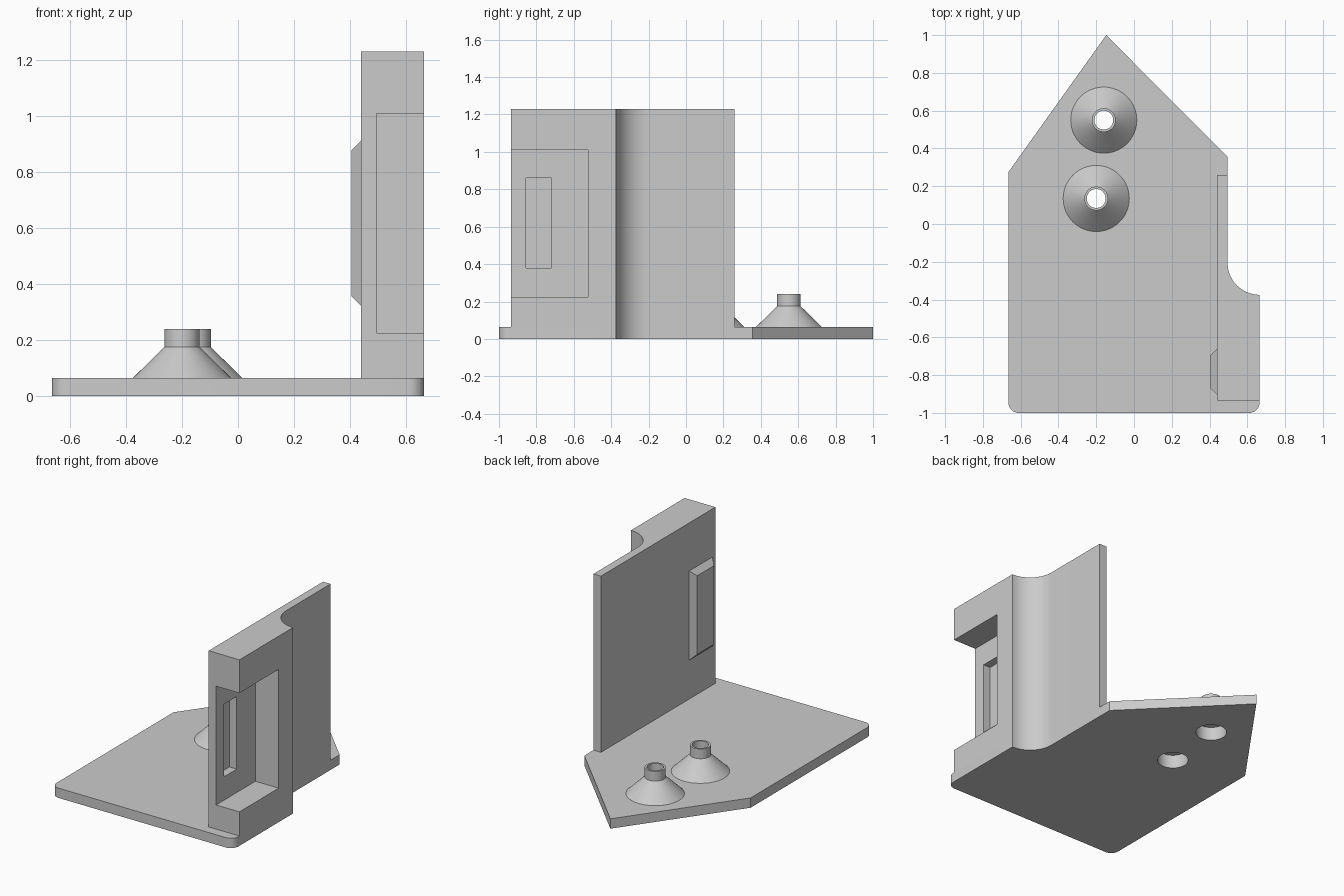
import bpy, bmesh, math

if "Cube" in bpy.data.objects:
    bpy.data.objects.remove(bpy.data.objects["Cube"], do_unlink=True)

grey = bpy.data.materials.new("plain grey")
grey.use_nodes = True
colour = (0.6, 0.6, 0.6, 1)
grey.diffuse_color = colour
grey.node_tree.nodes["Principled BSDF"].inputs["Base Color"].default_value = colour

PLATE, TOP = 0.065, 1.23
LEFT, INNER, WEB, RIGHT = -0.665, 0.44, 0.495, 0.665
BOSSES = {"rear_boss": (-0.16, 0.55), "front_boss": (-0.2, 0.135)}


def finish(name, bm):
    bmesh.ops.recalc_face_normals(bm, faces=bm.faces)
    mesh = bpy.data.meshes.new(name)
    bm.to_mesh(mesh)
    bm.free()
    mesh.materials.append(grey)
    obj = bpy.data.objects.new(name, mesh)
    bpy.context.collection.objects.link(obj)
    return obj


def prism(name, outline, z0, z1):
    bm = bmesh.new()
    face = bm.faces.new([bm.verts.new((x, y, z0)) for x, y in outline])
    new = bmesh.ops.extrude_face_region(bm, geom=[face])["geom"]
    bmesh.ops.translate(bm, vec=(0, 0, z1 - z0),
                        verts=[v for v in new if isinstance(v, bmesh.types.BMVert)])
    return finish(name, bm)


def box(name, x0, x1, y0, y1, z0, z1):
    return prism(name, [(x0, y0), (x1, y0), (x1, y1), (x0, y1)], z0, z1)


def arc(cx, cy, r, a0, a1, steps):
    angles = [math.radians(a0 + (a1 - a0) * i / steps) for i in range(steps + 1)]
    return [(cx + r * math.cos(a), cy + r * math.sin(a)) for a in angles]


def cut(obj, cutter):
    cutter.hide_render = True
    mod = obj.modifiers.new("cut", "BOOLEAN")
    mod.operation, mod.solver, mod.object = "DIFFERENCE", "EXACT", cutter
    select(obj)
    bpy.ops.object.modifier_apply(modifier=mod.name)
    bpy.data.objects.remove(cutter, do_unlink=True)


def select(obj):
    bpy.ops.object.select_all(action="DESELECT")
    obj.select_set(True)
    bpy.context.view_layer.objects.active = obj


def smooth(obj):
    select(obj)
    bpy.ops.object.shade_smooth_by_angle(angle=math.radians(25))


def lathe(name, profile, centre, steps=64):
    bm = bmesh.new()
    verts = [bm.verts.new((r, 0, z)) for r, z in profile]
    edges = [bm.edges.new((a, b)) for a, b in zip(verts, verts[1:] + verts[:1])]
    bmesh.ops.spin(bm, geom=verts + edges, cent=(0, 0, 0), axis=(0, 0, 1),
                   angle=math.tau, steps=steps, use_duplicate=False)
    bmesh.ops.remove_doubles(bm, verts=bm.verts, dist=0.0001)
    bmesh.ops.translate(bm, verts=bm.verts, vec=(*centre, 0))
    return finish(name, bm)


# Concave sweep shared by the plate and the wall
sweep = arc(RIGHT, -0.205, RIGHT - WEB, 270, 180, 24)

# Base plate with rounded front corners, pointed back and two screw recesses
r = 0.055
outline = (arc(LEFT + r, -1 + r, r, 180, 270, 10) + arc(RIGHT - r, -1 + r, r, 270, 360, 10)
           + sweep + [(WEB, 0.355), (-0.147, 1), (LEFT, 0.275)])
plate = prism("base_plate", outline, 0, PLATE)
for x, y in BOSSES.values():
    cut(plate, prism("recess_cutter", arc(x, y, 0.095, 0, 354.375, 63), -0.1, 0.2))
smooth(plate)

# Upright wall with a pocket open to the front and side, and a slot inside it
wall = prism("side_wall", [(INNER, -0.935), (RIGHT, -0.935)] + sweep
             + [(WEB, 0.26), (INNER, 0.26)], PLATE, TOP)
cut(wall, box("pocket_cutter", WEB, 0.8, -1.1, -0.525, 0.225, 1.01))
cut(wall, box("slot_cutter", 0.442, 0.6, -0.855, -0.72, 0.38, 0.86))
smooth(wall)

# Chamfered pad on the inner side of the wall
pad = box("chamfered_pad", 0.405, INNER, -0.905, -0.66, 0.322, 0.912)
for v in pad.data.vertices:
    if v.co.x < 0.42:
        v.co.y += 0.035 if v.co.y < -0.78 else -0.035
        v.co.z += 0.035 if v.co.z < 0.6 else -0.035

# Hollow conical screw bosses
for name, centre in BOSSES.items():
    smooth(lathe(name, [(0.095, PLATE), (0.175, PLATE), (0.063, 0.175), (0.063, 0.24),
                        (0.05, 0.24), (0.05, 0.09), (0.095, 0.09)], centre))
